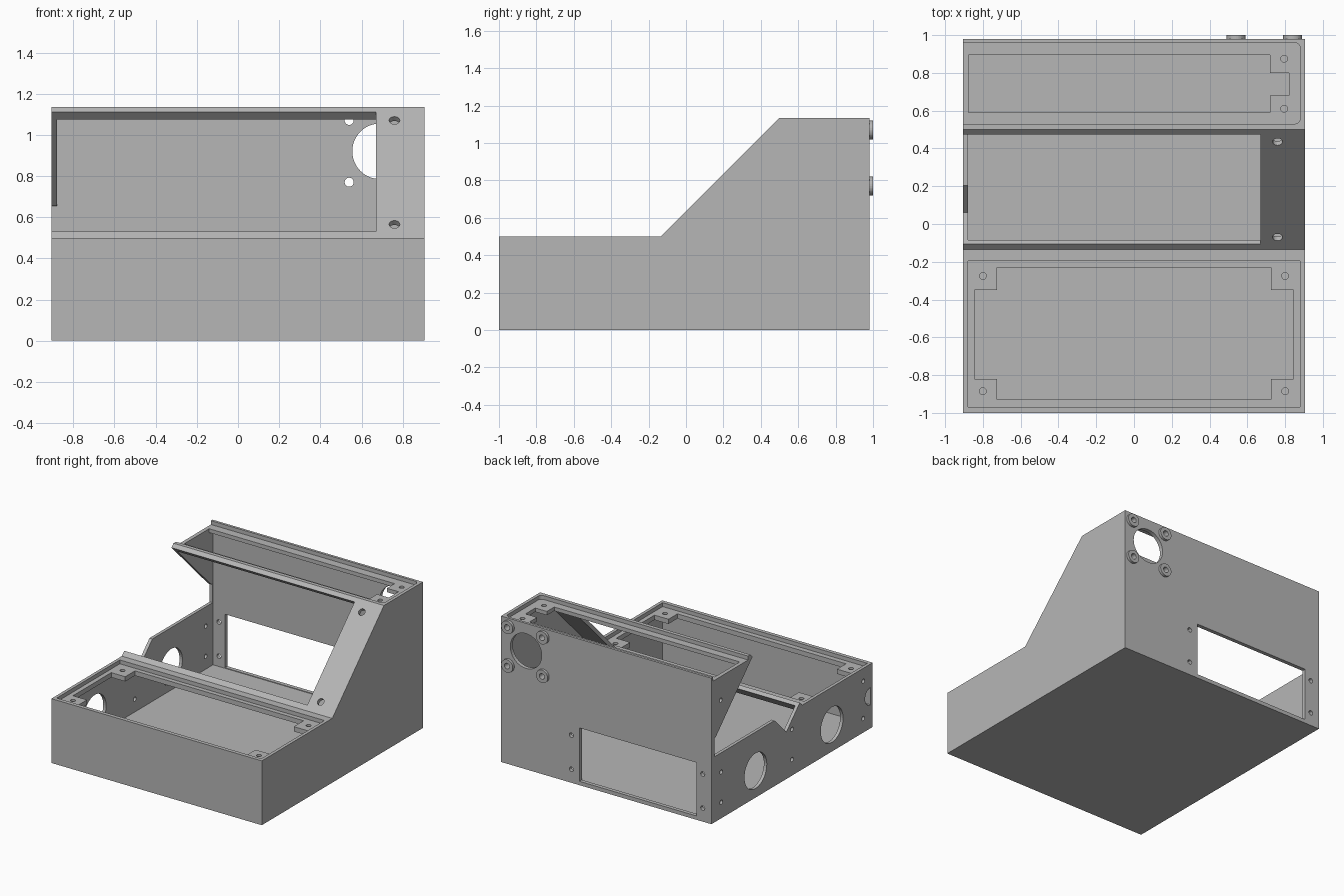
import bpy, bmesh
from math import sin, cos, pi
from mathutils import Matrix, Vector

cube = bpy.data.objects.get("Cube")
if cube:
    bpy.data.objects.remove(cube, do_unlink=True)

GREY = (0.47, 0.47, 0.47, 1)
grey = bpy.data.materials.new("plastic_grey")
grey.use_nodes = True
grey.diffuse_color = GREY
for node in grey.node_tree.nodes:
    if node.type == 'BSDF_PRINCIPLED':
        node.inputs["Base Color"].default_value = GREY

W = 0.905          # half width
WALL = 0.88        # inner half width
BACK = 0.98
LOW, HIGH = 0.5, 1.135


def prism(name, pts, axis, a, b, matrix=None):
    """Extrude a 2D outline along an axis from a to b."""
    def place(p, d):
        u, v = p
        return {'x': (d, u, v), 'y': (u, d, v), 'z': (u, v, d)}[axis]
    bm = bmesh.new()
    face = bm.faces.new([bm.verts.new(place(p, a)) for p in pts])
    out = bmesh.ops.extrude_face_region(bm, geom=[face])
    verts = [g for g in out['geom'] if isinstance(g, bmesh.types.BMVert)]
    bmesh.ops.translate(bm, verts=verts, vec=place((0, 0), b - a))
    bmesh.ops.recalc_face_normals(bm, faces=bm.faces)
    if matrix:
        bm.transform(matrix)
    mesh = bpy.data.meshes.new(name)
    bm.to_mesh(mesh)
    bm.free()
    mesh.materials.append(grey)
    ob = bpy.data.objects.new(name, mesh)
    bpy.context.scene.collection.objects.link(ob)
    return ob


def rect(u0, u1, v0, v1):
    return [(u0, v0), (u1, v0), (u1, v1), (u0, v1)]


def circle(u, v, r, n=40, start=0.0, sweep=2 * pi):
    count = n if sweep > 6 else n + 1
    return [(u + r * cos(start + sweep * i / n), v + r * sin(start + sweep * i / n))
            for i in range(count)]


def cut(ob, cutters):
    """Subtract the cutters, bake the result."""
    for c in cutters:
        m = ob.modifiers.new("cut", 'BOOLEAN')
        m.operation, m.solver, m.object = 'DIFFERENCE', 'EXACT', c
    bpy.context.view_layer.update()
    dg = bpy.context.evaluated_depsgraph_get()
    mesh = bpy.data.meshes.new_from_object(ob.evaluated_get(dg))
    ob.modifiers.clear()
    ob.data = mesh


cutters = []


def cutter(pts, axis, a, b, matrix=None):
    c = prism("cutter", pts, axis, a, b, matrix)
    c.hide_render = True
    cutters.append(c)
    return c


# Outer shell with stepped, sloped profile
shell = prism("enclosure_shell", [(-1, 0), (BACK, 0), (BACK, HIGH), (0.5, HIGH),
                                  (-0.135, LOW), (-1, LOW)], 'x', -W, W)

# Hollow interior
cutter([(-0.97, 0.025), (0.95, 0.025), (0.95, 1.075), (0.482, 1.075),
        (-0.16, 0.433), (-0.97, 0.433)], 'x', -WALL, WALL)

# Front top: lid recess, and opening that leaves four corner tabs
cutter(rect(-WALL, WALL, -0.97, -0.195), 'z', 0.47, 0.6)
cutter(rect(-0.725, 0.725, -0.93, -0.23), 'z', 0.4, 0.55)
cutter(rect(-0.845, 0.845, -0.82, -0.35), 'z', 0.4, 0.55)
for x in (-0.8, 0.8):
    for y in (-0.885, -0.275):
        cutter(circle(x, y, 0.018, 20), 'z', 0.35, 0.55)

# Rear top: slide-in recess open at one end, and opening with a notch
corner = circle(0.85, 0.93, 0.03, 6, 0, pi / 2)
mirrored = [(x, 1.49 - y) for x, y in reversed(corner)]
cutter([(-1, 0.53)] + mirrored + corner + [(-1, 0.96)], 'z', 1.105, 1.2)
cutter([(-0.875, 0.59), (0.72, 0.59), (0.72, 0.68), (0.82, 0.68), (0.82, 0.80),
        (0.72, 0.80), (0.72, 0.895), (-0.875, 0.895)], 'z', 1.04, 1.15)
for y in (0.61, 0.875):
    cutter(circle(0.795, y, 0.018, 20), 'z', 1.0, 1.15)

# Sloped panel opening, and its continuation through the side wall
cutter([(-0.205, 0.63), (-0.105, 0.53), (-0.045, 0.47), (0.535, 1.05),
        (0.475, 1.11), (0.375, 1.21)], 'x', -1, 0.67)
cutter([(-0.205, 0.63), (-0.105, 0.53), (0.06, 0.365), (0.205, 0.51), (0.945, 0.51),
        (0.945, 0.655), (0.925, 0.66), (0.475, 1.11), (0.375, 1.21)], 'x', -1, -0.87)

# Screw holes in the sloped panel
for y, z in ((-0.07, 0.565), (0.435, 1.07)):
    cutter(circle(0, 0, 0.026, 24), 'z', -0.09, 0.1,
           Matrix.Translation(Vector((0.76, y, z))) @ Matrix.Rotation(pi / 4, 4, 'X'))

# Side ports and screw holes
for y in (0.437, -0.5):
    cutter(circle(y, 0.208, 0.137, 48), 'x', -1, -0.8)
cutter(circle(-0.975, 0.25, 0.068, 24, -pi / 2, pi), 'x', -1, -0.8)
for y, z in ((0.865, 0.92), (0.86, 0.36), (0.86, 0.125), (-0.01, 0.36),
             (-0.01, 0.125), (-0.885, 0.4), (-0.885, 0.11)):
    cutter(circle(y, z, 0.017, 16), 'x', -1, -0.82)

# Back window and its screw holes
cutter(rect(-0.777, 0.23, 0.03, 0.445), 'y', 0.9, 1.1)
for x in (-0.83, 0.30):
    for z in (0.105, 0.37):
        cutter(circle(x, z, 0.018, 16), 'y', 0.9, 1.1)

# Round back vent, with four raised screw bosses
cutter(circle(0.69, 0.92, 0.135, 48), 'y', 0.9, 1.1)
for side, x in (("right", 0.54), ("left", 0.84)):
    for level, z in (("lower", 0.77), ("upper", 1.07)):
        hole = cutter(circle(x, z, 0.022, 24), 'y', 0.9, 1.1)
        boss = prism(f"vent_boss_{level}_{side}", circle(x, z, 0.05, 32), 'y', BACK, 1.0)
        cut(boss, [hole])

cut(shell, cutters)
for c in cutters:
    bpy.data.objects.remove(c, do_unlink=True)
